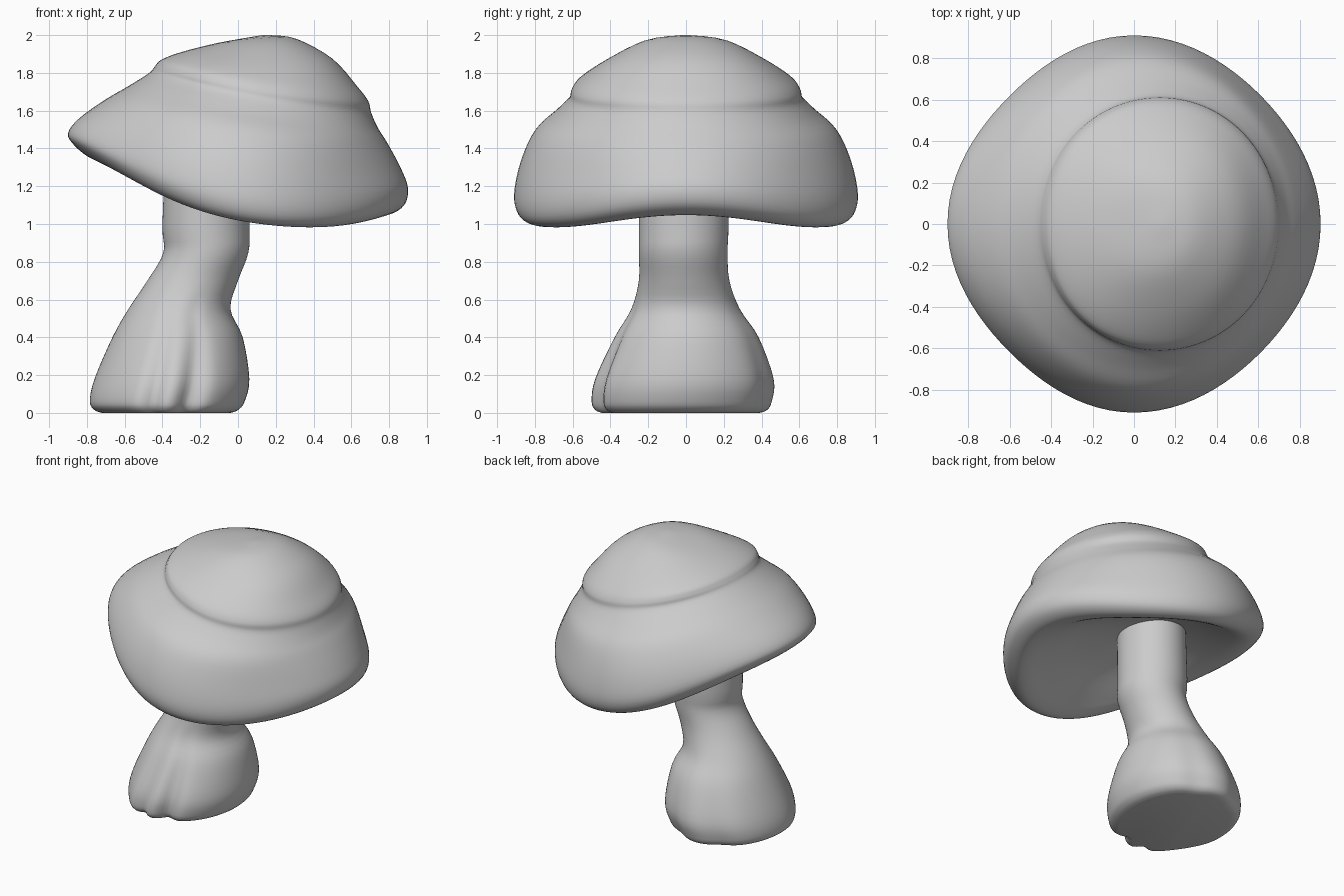
import bpy, bmesh
from math import cos, sin, pi, radians, exp

if "Cube" in bpy.data.objects:
    bpy.data.objects.remove(bpy.data.objects["Cube"])

SEGMENTS = 96

grey = bpy.data.materials.new("light_grey")
grey.diffuse_color = (0.6, 0.6, 0.6, 1)
grey.use_nodes = True
grey.node_tree.nodes["Principled BSDF"].inputs["Base Color"].default_value = grey.diffuse_color


def refine(rows, steps=4):
    """Smooth a list of section rows with a Catmull-Rom spline."""
    out = []
    for i in range(len(rows) - 1):
        a, b = rows[max(i - 1, 0)], rows[i]
        c, d = rows[i + 1], rows[min(i + 2, len(rows) - 1)]
        for s in range(steps):
            t = s / steps
            out.append([0.5 * (2 * q + (r - p) * t + (2 * p - 5 * q + 4 * r - w) * t * t
                               + (3 * q - p - 3 * r + w) * t ** 3)
                        for p, q, r, w in zip(a, b, c, d)])
    out.append(list(rows[-1]))
    return out


def loft(name, rows, point, angle=50):
    """Skin closed rings; point(row, theta) gives each ring vertex."""
    bm = bmesh.new()
    rings = [[bm.verts.new(point(row, 2 * pi * k / SEGMENTS)) for k in range(SEGMENTS)]
             for row in refine(rows)]
    for lower, upper in zip(rings, rings[1:]):
        for k in range(SEGMENTS):
            n = (k + 1) % SEGMENTS
            bm.faces.new((lower[k], lower[n], upper[n], upper[k]))
    for ring in (rings[0], rings[-1]):
        bm.faces.new(ring)
    bmesh.ops.recalc_face_normals(bm, faces=bm.faces)
    mesh = bpy.data.meshes.new(name)
    bm.to_mesh(mesh)
    bm.free()
    obj = bpy.data.objects.new(name, mesh)
    bpy.context.collection.objects.link(obj)
    mesh.materials.append(grey)
    bpy.ops.object.select_all(action='DESELECT')
    obj.select_set(True)
    bpy.context.view_layer.objects.active = obj
    bpy.ops.object.shade_smooth_by_angle(angle=radians(angle))
    return obj


# Cap: x min, x max, y half-width, height at left, right and sides, corner trim
cap_rows = [
    (0.13, 0.17, 0.02, 2.0, 2.0, 2.0, 0),
    (-0.10, 0.31, 0.22, 1.96, 1.98, 1.97, -0.01),
    (-0.30, 0.50, 0.42, 1.91, 1.875, 1.87, -0.012),
    (-0.405, 0.63, 0.56, 1.87, 1.73, 1.77, -0.01),
    (-0.44, 0.69, 0.605, 1.835, 1.65, 1.71, -0.005),
    (-0.47, 0.705, 0.62, 1.80, 1.59, 1.66, 0),
    (-0.58, 0.74, 0.69, 1.73, 1.51, 1.59, 0.0),
    (-0.70, 0.79, 0.80, 1.66, 1.43, 1.49, 0.008),
    (-0.84, 0.86, 0.875, 1.56, 1.30, 1.33, 0.018),
    (-0.90, 0.90, 0.91, 1.48, 1.19, 1.16, 0.02),
    (-0.87, 0.88, 0.89, 1.42, 1.10, 1.06, 0.02),
    (-0.80, 0.80, 0.83, 1.36, 1.05, 1.02, 0.02),
    (-0.73, 0.71, 0.76, 1.33, 1.06, 1.04, 0.02),
    (-0.64, 0.58, 0.65, 1.32, 1.12, 1.11, 0.01),
    (-0.50, 0.35, 0.43, 1.34, 1.23, 1.25, 0.01),
    (-0.32, 0.0, 0.18, 1.37, 1.34, 1.36, 0),
]


def cap_point(row, t):
    x0, x1, y, zl, zr, zs, trim = row
    mean = (zl + zr) / 2
    corner = trim * (1 - cos(4 * t))
    z = (mean + zs) / 2 + (zr - zl) / 2 * cos(t) + (mean - zs) / 2 * cos(2 * t)
    z -= 0.4 * max(corner, 0) * max(cos(t), 0)
    r = 1 - corner * (1.2 if cos(t) < 0 else 0.95)
    return ((x0 + x1) / 2 + (x1 - x0) / 2 * r * cos(t), y * r * sin(t), z)


loft("mushroom_cap", cap_rows, cap_point, 70)

# Stem: height, x min, x max, y min, y max
stem_rows = [
    (0.0, -0.72, -0.04, -0.45, 0.39),
    (0.015, -0.76, 0.0, -0.485, 0.43),
    (0.06, -0.785, 0.035, -0.505, 0.455),
    (0.18, -0.76, 0.06, -0.485, 0.465),
    (0.40, -0.665, 0.025, -0.38, 0.385),
    (0.55, -0.58, -0.04, -0.29, 0.285),
    (0.70, -0.48, 0.0, -0.25, 0.23),
    (0.85, -0.395, 0.055, -0.25, 0.22),
    (1.0, -0.40, 0.06, -0.25, 0.225),
    (1.45, -0.38, 0.06, -0.25, 0.225),
]

# Root folds: angle in degrees, width, depth at the ground
folds = [(-135, 18, 0.06), (-101, 7, 0.10), (-73, 9, 0.14),
         (65, 12, 0.05), (115, 14, 0.05), (205, 14, 0.03)]


def stem_point(row, t):
    z, x0, x1, y0, y1 = row
    fade = max(0, 1 - z / 0.65)
    r = 1.0
    for deg, width, depth in folds:
        diff = (t * 180 / pi - deg + 180) % 360 - 180
        r -= depth * fade * exp(-(diff / width) ** 2)
    return ((x0 + x1) / 2 + (x1 - x0) / 2 * r * cos(t),
            (y0 + y1) / 2 + (y1 - y0) / 2 * r * sin(t), max(z, 0))


loft("mushroom_stem", stem_rows, stem_point, 75)
